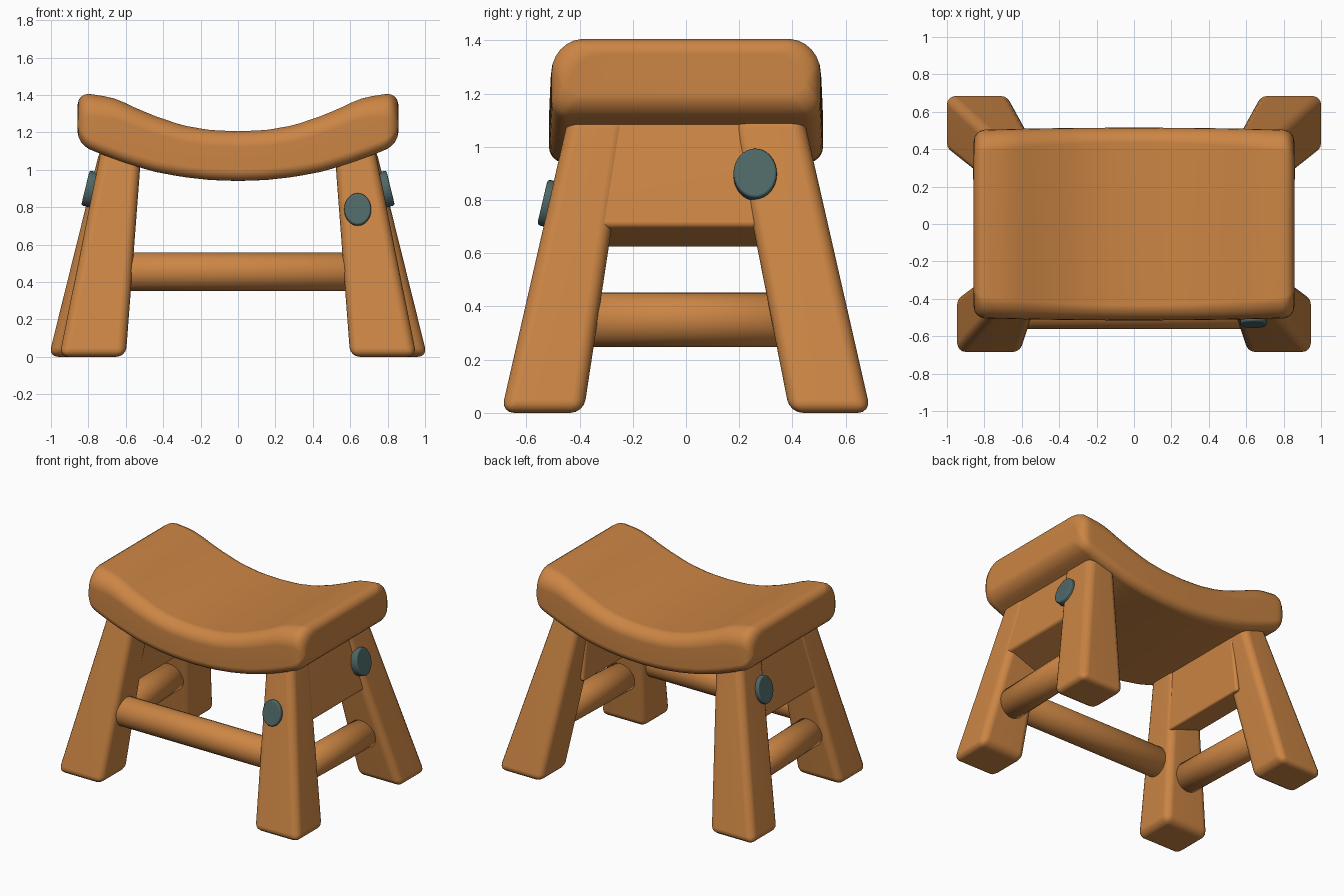
import bpy, bmesh, math
from mathutils import Vector

if "Cube" in bpy.data.objects:
    bpy.data.objects.remove(bpy.data.objects["Cube"])


def material(name, rgb):
    m = bpy.data.materials.new(name)
    m.diffuse_color = (*rgb, 1)
    m.use_nodes = True
    m.node_tree.nodes["Principled BSDF"].inputs["Base Color"].default_value = m.diffuse_color
    return m


WOOD = material("warm wood", (0.60, 0.235, 0.058))
TEAL = material("dark teal", (0.076, 0.138, 0.133))


def finish(bm, name, mat):
    bmesh.ops.recalc_face_normals(bm, faces=bm.faces)
    me = bpy.data.meshes.new(name)
    bm.to_mesh(me)
    bm.free()
    me.materials.append(mat)
    for p in me.polygons:
        p.use_smooth = True
    ob = bpy.data.objects.new(name, me)
    bpy.context.collection.objects.link(ob)
    wn = ob.modifiers.new("soft shading", "WEIGHTED_NORMAL")
    wn.keep_sharp = True
    return ob


def block(name, bottom, top, bevel):
    """Rounded six-sided block from four bottom and four top corners."""
    bm = bmesh.new()
    b = [bm.verts.new(c) for c in bottom]
    t = [bm.verts.new(c) for c in top]
    bm.faces.new(b)
    bm.faces.new(t)
    for i in range(4):
        j = (i + 1) % 4
        bm.faces.new((b[i], b[j], t[j], t[i]))
    bmesh.ops.recalc_face_normals(bm, faces=bm.faces)
    bmesh.ops.bevel(bm, geom=bm.edges[:], offset=bevel, segments=4,
                    profile=0.5, affect='EDGES', clamp_overlap=True)
    return finish(bm, name, WOOD)


def rod(name, a, b, r, mat, sides=24, bevel=0.0, squash=1.0):
    """Cylinder between two points."""
    a, b = Vector(a), Vector(b)
    bm = bmesh.new()
    bmesh.ops.create_cone(bm, cap_ends=True, segments=sides, radius1=r,
                          radius2=r, depth=(b - a).length)
    if bevel:
        rim = [e for e in bm.edges if abs(e.verts[0].co.z - e.verts[1].co.z) < 1e-5]
        bmesh.ops.bevel(bm, geom=rim, offset=bevel, segments=3, profile=0.5,
                        affect='EDGES')
    rot = (b - a).to_track_quat('Z', 'Y')
    for v in bm.verts:
        v.co = rot @ v.co + (a + b) / 2
        if squash != 1.0:  # narrow the disc sideways
            d = Vector((0, 0, 1)).cross(b - a).normalized()
            v.co -= d * (v.co - a).dot(d) * (1 - squash)
    return finish(bm, name, mat)


# Seat: rounded cross-sections lofted along a saddle curve
TOP = [(0, 1.22), (0.15, 1.226), (0.3, 1.252), (0.45, 1.303), (0.55, 1.345),
       (0.64, 1.388), (0.72, 1.407), (0.80, 1.418), (0.86, 1.42)]
BOT = [(0, 0.94), (0.15, 0.945), (0.3, 0.962), (0.45, 0.99), (0.6, 1.035),
       (0.75, 1.09), (0.86, 1.14)]


def lerp(table, x):
    for (x0, z0), (x1, z1) in zip(table, table[1:]):
        if x <= x1:
            return z0 + (z1 - z0) * (x - x0) / (x1 - x0)
    return table[-1][1]


def section(x, shrink):
    top, bot = lerp(TOP, abs(x)) - shrink, lerp(BOT, abs(x)) + shrink
    hy = 0.515 - 0.012 * (abs(x) / 0.86) ** 2 - shrink
    rt = 0.08 + 0.04 * (abs(x) / 0.86) ** 2
    pts = []
    for sy, up, r, a0 in ((1, 1, rt, 0), (-1, 1, rt, 90), (-1, 0, 0.06, 180), (1, 0, 0.06, 270)):
        for k in range(7):
            a = math.radians(a0 + 15 * k)
            cz = top - r if up else bot + r
            y, z = sy * (hy - r) + r * math.cos(a), cz + r * math.sin(a)
            pts.append((x, y, z - (0.02 * (y / hy) ** 2 if up else 0)))
    return pts


stations = [(0.055 * i, 0.0) for i in range(15)]
R = 0.06
stations += [(0.797 + R * math.sin(math.radians(a)), R * (1 - math.cos(math.radians(a))))
             for a in (0, 22, 45, 67, 90)]
stations = [(-x, s) for x, s in reversed(stations[1:])] + stations
bm = bmesh.new()
rings = [[bm.verts.new(p) for p in section(x, s)] for x, s in stations]
for r0, r1 in zip(rings, rings[1:]):
    for i in range(len(r0)):
        j = (i + 1) % len(r0)
        bm.faces.new((r0[i], r0[j], r1[j], r1[i]))
bm.faces.new(rings[0])
bm.faces.new(rings[-1])
finish(bm, "seat", WOOD)


def rect(sx, sy, x0, x1, y0, y1, z):
    return [(sx * x0, sy * y0, z), (sx * x1, sy * y0, z),
            (sx * x1, sy * y1, z), (sx * x0, sy * y1, z)]


for sx, side in ((1, "right"), (-1, "left")):
    # Splayed legs, the back pair spread wider
    block(f"front_leg_{side}", rect(sx, -1, 0.60, 0.955, 0.385, 0.695, 0),
          rect(sx, -1, 0.515, 0.73, 0.215, 0.44, 1.12), 0.05)
    block(f"back_leg_{side}", rect(sx, 1, 0.665, 1.012, 0.39, 0.695, 0),
          rect(sx, 1, 0.525, 0.735, 0.17, 0.44, 1.12), 0.05)
    # Apron board under the seat, its lower edge sloping inward
    block(f"apron_{side}",
          [(sx * 0.56, -0.36, 0.62), (sx * 0.81, -0.36, 0.70),
           (sx * 0.81, 0.36, 0.70), (sx * 0.56, 0.36, 0.62)],
          rect(sx, 1, 0.53, 0.728, -0.34, 0.34, 1.10), 0.02)
    # Side rung
    rod(f"side_rung_{side}", (sx * 0.735, -0.48, 0.35), (sx * 0.765, 0.48, 0.35), 0.102, WOOD)
    # Peg on the outer face of the back leg
    rod(f"side_peg_{side}", (sx * 0.75, 0.26, 0.887), (sx * 0.816, 0.26, 0.903),
        0.096, TEAL, 32, 0.012, 0.85)

# Front rung
rod("front_rung", (-0.74, -0.46, 0.455), (0.74, -0.46, 0.455), 0.102, WOOD)

# Peg on the front of the right leg
rod("front_peg", (0.64, -0.48, 0.778), (0.64, -0.54, 0.792), 0.088, TEAL, 32, 0.012, 0.82)
